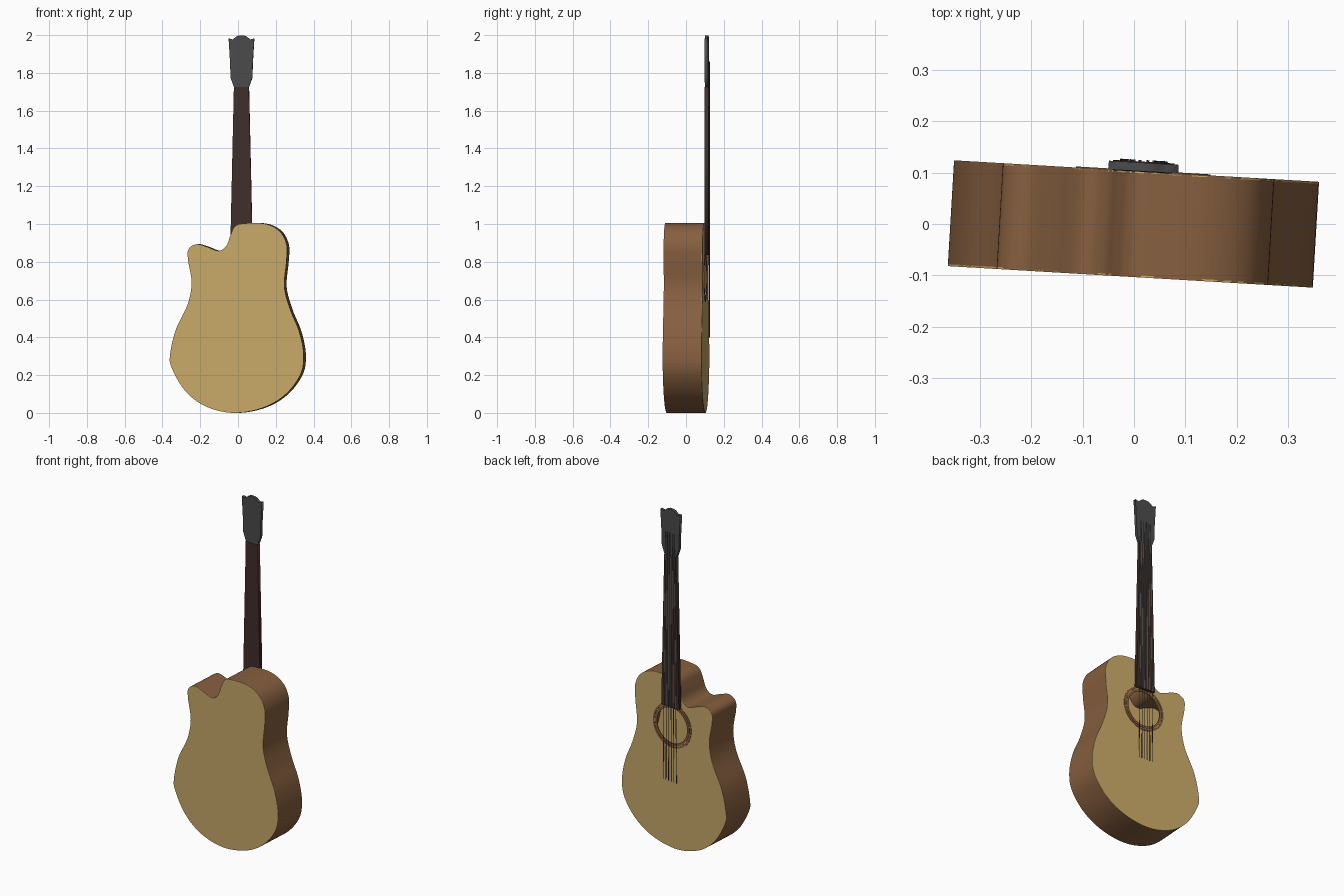
import bpy, bmesh, math
from mathutils import Matrix, Vector

if "Cube" in bpy.data.objects:
    bpy.data.objects.remove(bpy.data.objects["Cube"])

TURN = Matrix.Rotation(math.radians(-3.37), 4, 'Z')      # whole guitar is turned slightly
STAND = TURN @ Matrix.Rotation(math.radians(90), 4, 'X')  # flat profile -> upright
CX = 0.012                                                # neck and sound hole centre line
HALF = 0.102                                              # half body depth


def material(name, rgb):
    m = bpy.data.materials.new(name)
    m.diffuse_color = (*rgb, 1)
    m.use_nodes = True
    m.node_tree.nodes["Principled BSDF"].inputs["Base Color"].default_value = m.diffuse_color
    return m


TAN = material("spruce", (0.58, 0.40, 0.14))
BROWN = material("mahogany", (0.24, 0.115, 0.05))
DARK = material("rosewood", (0.05, 0.028, 0.022))
GREY = material("charcoal", (0.07, 0.07, 0.07))
STEEL = material("steel", (0.12, 0.12, 0.12))


def smooth_loop(pts, steps):
    """Closed Catmull-Rom curve through the points."""
    out, n = [], len(pts)
    for i in range(n):
        a, b, c, d = (Vector(pts[(i + k) % n]) for k in (-1, 0, 1, 2))
        for s in range(steps):
            t = s / steps
            out.append(0.5 * (2 * b + (c - a) * t + (2 * a - 5 * b + 4 * c - d) * t * t
                              + (3 * b - a - 3 * c + d) * t ** 3))
    return out


def circle(r, z=0.72, n=48):
    return [(CX + r * math.cos(2 * math.pi * i / n), z + r * math.sin(2 * math.pi * i / n))
            for i in range(n)]


def plate(name, loops, y0, y1, mat):
    """Flat slab between depths y0 and y1; further loops become holes."""
    cu = bpy.data.curves.new(name + "_profile", 'CURVE')
    cu.dimensions, cu.fill_mode, cu.extrude = '2D', 'BOTH', (y1 - y0) / 2
    for loop in loops:
        sp = cu.splines.new('POLY')
        sp.points.add(len(loop) - 1)
        for p, q in zip(sp.points, loop):
            p.co = (q[0], q[1], 0, 1)
        sp.use_cyclic_u = True
    tmp = bpy.data.objects.new(name + "_tmp", cu)
    bpy.context.collection.objects.link(tmp)
    me = bpy.data.meshes.new_from_object(
        tmp.evaluated_get(bpy.context.evaluated_depsgraph_get()))
    bpy.data.objects.remove(tmp)
    bpy.data.curves.remove(cu)
    me.transform(TURN @ Matrix.Translation((0, (y0 + y1) / 2, 0)) @ TURN.inverted() @ STAND)
    bm = bmesh.new()
    bm.from_mesh(me)
    bmesh.ops.remove_doubles(bm, verts=bm.verts, dist=1e-5)
    bmesh.ops.recalc_face_normals(bm, faces=bm.faces)
    return finish(name, bm, mat)


def finish(name, bm, mat):
    me = bpy.data.meshes.new(name)
    bm.to_mesh(me)
    bm.free()
    me.materials.clear()
    me.materials.append(mat)
    ob = bpy.data.objects.new(name, me)
    bpy.context.collection.objects.link(ob)
    return ob


def shade_smooth(ob):
    bpy.ops.object.select_all(action='DESELECT')
    ob.select_set(True)
    bpy.context.view_layer.objects.active = ob
    bpy.ops.object.shade_smooth_by_angle(angle=math.radians(35))


# Body outline with one cutaway shoulder
outline = smooth_loop([(x + 0.006, z) for x, z in [
    (-0.03, 0.0), (-0.177, 0.037), (-0.283, 0.12), (-0.352, 0.24), (-0.360, 0.31),
    (-0.33, 0.44), (-0.267, 0.575), (-0.246, 0.69), (-0.265, 0.81), (-0.262, 0.867),
    (-0.22, 0.893), (-0.167, 0.880), (-0.103, 0.858), (-0.062, 0.884), (-0.040, 0.94),
    (-0.018, 0.985), (0.024, 1.002), (0.14, 1.002), (0.22, 0.963), (0.258, 0.89),
    (0.257, 0.80), (0.246, 0.667), (0.278, 0.545), (0.325, 0.43), (0.348, 0.307),
    (0.33, 0.20), (0.246, 0.092), (0.124, 0.024)]], 6)

# Side wall
bm = bmesh.new()
rows = [[bm.verts.new(TURN @ Vector((p[0], y, p[1]))) for p in outline] for y in (-HALF, HALF)]
n = len(outline)
for i in range(n):
    j = (i + 1) % n
    bm.faces.new((rows[0][i], rows[1][i], rows[1][j], rows[0][j]))
bmesh.ops.recalc_face_normals(bm, faces=bm.faces)
sides = finish("body_sides", bm, BROWN)
shade_smooth(sides)

# Back, soundboard and sound hole rings
plate("body_back", [outline], -HALF - 0.001, -HALF + 0.003, TAN)
plate("soundboard", [outline, circle(0.104)], HALF - 0.003, HALF + 0.001, TAN)
plate("rosette_outer", [circle(0.131), circle(0.120)], HALF, HALF + 0.003, BROWN)
plate("rosette_inner", [circle(0.117), circle(0.103)], HALF, HALF + 0.003, BROWN)

# Neck with fingerboard
plate("neck", [[(CX - 0.060, 0.835), (CX + 0.060, 0.835), (CX + 0.040, 1.725),
                (CX - 0.040, 1.725)]], HALF, 0.122, DARK)

# Headstock: half profile mirrored
half = [(0.038, 1.72), (0.058, 1.775), (0.060, 1.85), (0.068, 1.982), (0.046, 1.977),
        (0.028, 1.992), (0.012, 1.998)]
head = [(CX + x, z) for x, z in half] + [(CX - x, z) for x, z in reversed(half)]
plate("headstock", [head], 0.103, 0.120, GREY)

# Six strings
for k in range(6):
    f = k / 2.5 - 1
    lo = TURN @ Vector((CX + f * 0.045, 0.1235, 0.40))
    hi = TURN @ Vector((CX + f * 0.030, 0.1235, 1.86))
    bm = bmesh.new()
    d = hi - lo
    bmesh.ops.create_cone(bm, cap_ends=True, segments=8, radius1=0.0018, radius2=0.0018,
                          depth=d.length,
                          matrix=Matrix.Translation((lo + hi) / 2)
                          @ d.to_track_quat('Z', 'Y').to_matrix().to_4x4())
    shade_smooth(finish(f"string_{k + 1}", bm, STEEL))
